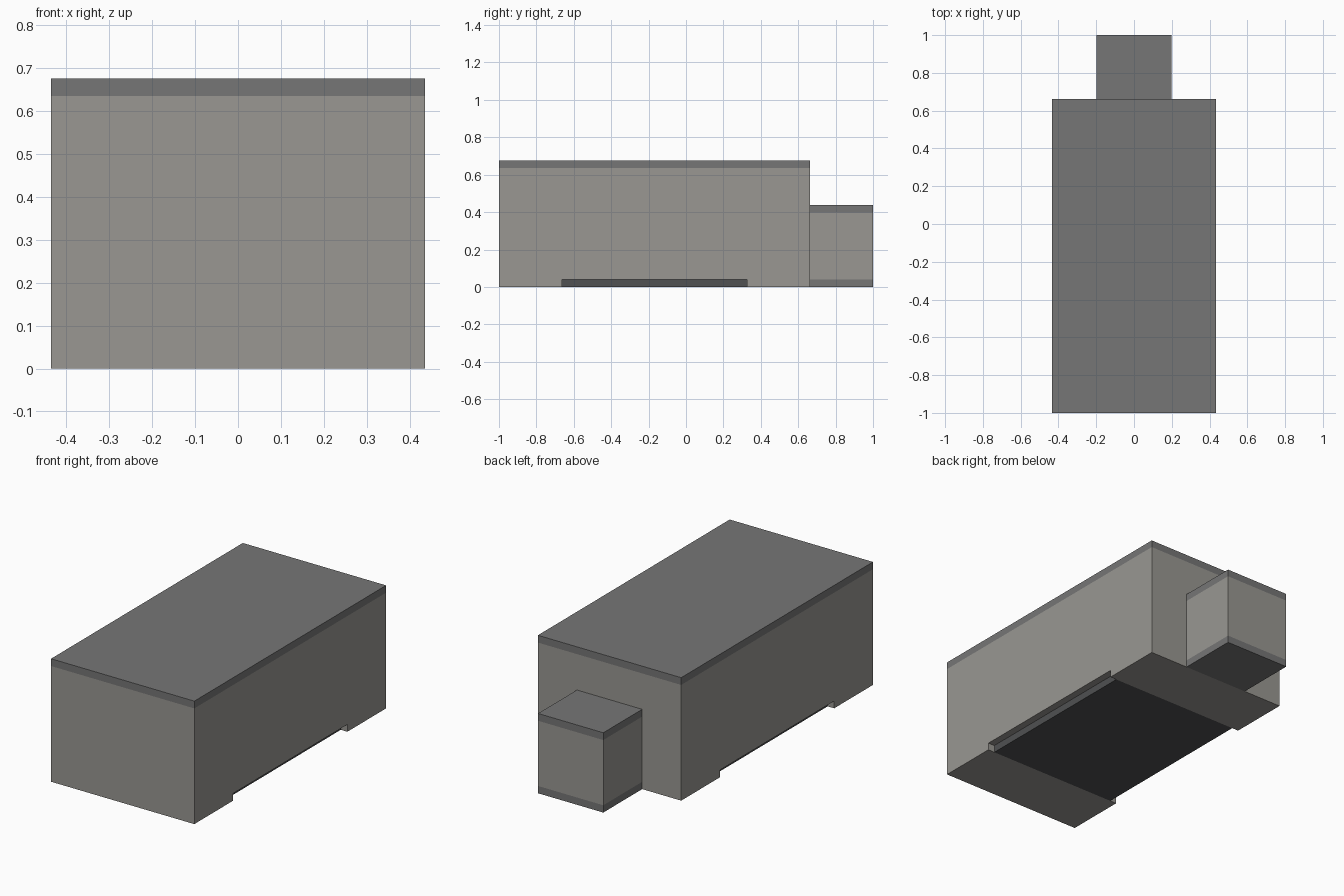
import bpy
import bmesh
from mathutils import Vector

if "Cube" in bpy.data.objects:
    bpy.data.objects.remove(bpy.data.objects["Cube"])


def material(name, rgb):
    m = bpy.data.materials.new(name)
    m.diffuse_color = (*rgb, 1.0)
    m.use_nodes = True
    m.node_tree.nodes["Principled BSDF"].inputs["Base Color"].default_value = m.diffuse_color
    return m


LIGHT = material("light_grey", (0.319, 0.309, 0.287))
TRIM = material("trim_grey", (0.181, 0.181, 0.181))
DARK = material("dark_grey", (0.080, 0.082, 0.085))


def prism(name, profile, half_width, mats, bands=()):
    """Extrude a (y, z) side profile across x; each band (z0, z1) gets the trim colour."""
    bm = bmesh.new()
    face = bm.faces.new([bm.verts.new((-half_width, y, z)) for y, z in profile])
    ext = bmesh.ops.extrude_face_region(bm, geom=[face], use_keep_orig=True)
    moved = [g for g in ext["geom"] if isinstance(g, bmesh.types.BMVert)]
    bmesh.ops.translate(bm, verts=moved, vec=Vector((2 * half_width, 0, 0)))
    # cut the walls along the band borders so the trim stays flush
    for cut in {z for band in bands for z in band}:
        bmesh.ops.bisect_plane(bm, geom=bm.verts[:] + bm.edges[:] + bm.faces[:],
                               plane_co=(0, 0, cut), plane_no=(0, 0, 1))
    bmesh.ops.recalc_face_normals(bm, faces=bm.faces[:])
    for f in bm.faces:
        z = f.calc_center_bounds().z
        f.material_index = int(any(a - 1e-4 < z < b + 1e-4 for a, b in bands))
    mesh = bpy.data.meshes.new(name)
    bm.to_mesh(mesh)
    bm.free()
    for m in mats:
        mesh.materials.append(m)
    obj = bpy.data.objects.new(name, mesh)
    bpy.context.collection.objects.link(obj)
    return obj


def rect(y0, y1, z0, z1):
    return [(y0, z0), (y1, z0), (y1, z1), (y0, z1)]


STEP = 0.04                 # trim height and slab inset
BACK = 0.663                # rear wall of the body
S0, S1 = -0.664, 0.327      # extent of the underside notch

# Main body: long box, notched underneath, trimmed along the top
prism("body",
      [(-1, 0), (S0, 0), (S0, STEP), (S1, STEP), (S1, 0),
       (BACK, 0), (BACK, 0.675), (-1, 0.675)],
      0.435, [LIGHT, TRIM], [(0.675 - STEP, 0.675)])

# Dark slab filling the notch, set in from both sides
prism("underside_slab", rect(S0, S1, 0, STEP), 0.435 - STEP, [DARK])

# Small rear block with trim at top and bottom
prism("rear_block", rect(BACK, 1, 0, 0.438), 0.198, [LIGHT, TRIM],
      [(0, STEP), (0.438 - STEP, 0.438)])
